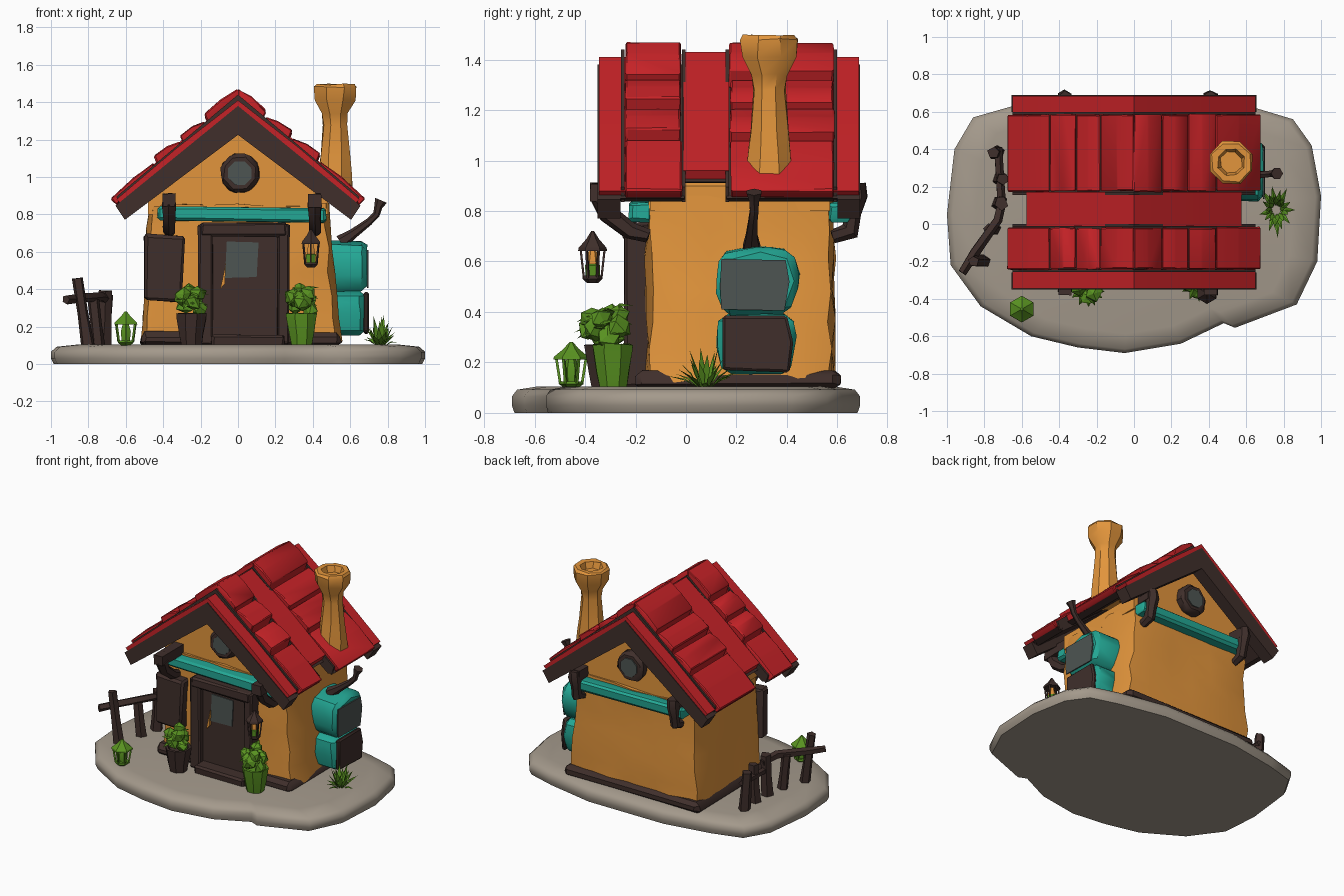
import bpy, bmesh, math, random
from mathutils import Vector, Matrix

if "Cube" in bpy.data.objects:
    bpy.data.objects.remove(bpy.data.objects["Cube"])

random.seed(4)
U = random.uniform


def material(name, r, g, b):
    m = bpy.data.materials.new(name)
    m.diffuse_color = (r, g, b, 1)
    m.use_nodes = True
    m.node_tree.nodes["Principled BSDF"].inputs["Base Color"].default_value = m.diffuse_color
    return m


ORANGE = material("orange plaster", 0.76, 0.30, 0.045)
RED = material("red tiles", 0.56, 0.016, 0.02)
TEAL = material("teal paint", 0.017, 0.39, 0.30)
WOOD = material("dark wood", 0.05, 0.028, 0.024)
STONE = material("grey stone", 0.37, 0.32, 0.26)
GREEN = material("leaf green", 0.10, 0.29, 0.015)
GLASS = material("grey glass", 0.075, 0.09, 0.085)


def finish(name, bm, mat, bevel=0.0, jitter=0.0, angle=35):
    """Turn a bmesh into a named object, softly worn and smoothed by angle."""
    bmesh.ops.recalc_face_normals(bm, faces=bm.faces)
    if bevel:
        bmesh.ops.bevel(bm, geom=bm.edges[:], offset=bevel, segments=1, affect='EDGES', clamp_overlap=True)
    for v in bm.verts:
        v.co += Vector((U(-1, 1), U(-1, 1), U(-1, 1))) * jitter
    me = bpy.data.meshes.new(name)
    bm.to_mesh(me)
    bm.free()
    me.materials.append(mat)
    o = bpy.data.objects.new(name, me)
    bpy.context.collection.objects.link(o)
    bpy.ops.object.select_all(action='DESELECT')
    o.select_set(True)
    bpy.context.view_layer.objects.active = o
    bpy.ops.object.shade_smooth_by_angle(angle=math.radians(angle))
    return o


def loft(bm, rings):
    rows = [[bm.verts.new(p) for p in r] for r in rings]
    n = len(rows[0])
    for a, b in zip(rows, rows[1:]):
        for i in range(n):
            bm.faces.new((a[i], a[(i + 1) % n], b[(i + 1) % n], b[i]))
    bm.faces.new(rows[0])
    bm.faces.new(rows[-1])


def prism(bm, pts, a, b, axis='y'):
    """Extrude a profile: (x, z) along y, or (y, z) along x."""
    put = (lambda p, d: (p[0], d, p[1])) if axis == 'y' else (lambda p, d: (d, p[0], p[1]))
    loft(bm, [[put(p, a) for p in pts], [put(p, b) for p in pts]])


def box(bm, x0, x1, y0, y1, z0, z1):
    prism(bm, [(x0, z0), (x1, z0), (x1, z1), (x0, z1)], y0, y1)


def tube(bm, pts, radii, n=6):
    pts = [Vector(p) for p in pts]
    rings = []
    for i, p in enumerate(pts):
        d = pts[min(i + 1, len(pts) - 1)] - pts[max(i - 1, 0)]
        if abs(d.x) + abs(d.y) < 1e-6:
            d = Vector((0, 0, 1))
        q = d.to_track_quat('Z', 'Y')
        r = radii[i] if isinstance(radii, (list, tuple)) else radii
        rings.append([p + q @ Vector((math.cos(t) * r, math.sin(t) * r, 0))
                      for t in [2 * math.pi * (k + 0.5) / n for k in range(n)]])
    loft(bm, rings)


def lathe(bm, x, y, prof, n=8):
    """Rings of (radius, z); may fold back inside for a hollow rim."""
    loft(bm, [[(x + r * math.cos(t), y + r * math.sin(t), z)
               for t in [2 * math.pi * (k + 0.5) / n for k in range(n)]] for r, z in prof])


def make(name, mat, fn, *args, bevel=0.0, jitter=0.0, angle=35):
    bm = bmesh.new()
    fn(bm, *args)
    return finish(name, bm, mat, bevel, jitter, angle)


# stone ground slab
edge = [(-1, .05), (-.98, -.22), (-.82, -.44), (-.55, -.60), (-.3, -.66), (-.05, -.69), (.25, -.64),
        (.48, -.53), (.54, -.555), (.87, -.43), (.98, -.2), (1, .15), (.95, .42), (.85, .56), (.65, .62),
        (.3, .69), (-.3, .69), (-.65, .63), (-.86, .57), (-.96, .4)]
make("ground_slab", STONE, loft, [[(x * s, y * s, z) for x, y in edge]
     for s, z in ((.985, 0), (1, .03), (1, .065), (.97, .092), (.85, .105))], angle=50)

# plinth and lumpy plaster walls
make("plinth", WOOD, box, -.52, .55, -.20, .61, .09, .17, bevel=.025, jitter=.006)
bm = bmesh.new()
bmesh.ops.create_cube(bm, size=1)
bmesh.ops.subdivide_edges(bm, edges=bm.edges[:], cuts=5, use_grid_fill=True)
for v in bm.verts:
    x, y, z = v.co
    corner = abs(x) > .49 and abs(y) > .49
    k = .955 if corner else 1
    low = .5 - z
    v.co = (.005 + x * k * (.96 + .07 * low), .215 + y * k * .74, .49 + z * .72)
    if x > .49:
        v.co.x += .03 * low * low
finish("walls", bm, ORANGE, jitter=.011, angle=40)
make("gable_wall", ORANGE, prism, [(-.48, .8), (.48, .8), (.48, .9), (0, 1.29), (-.48, .9)], -.14, .57)

# roof: heights are measured from a sloped line falling from the ridge
SLOPE = .815


def line(x, v):
    return 1.38 - SLOPE * x + v


def chevron(bm, x, drop, y0, y1):
    """One roof-shaped board with both slopes."""
    for s in (-1, 1):
        prism(bm, [(0, 1.38), (s * x, line(x, 0)), (s * (x - .05), line(x - .05, -drop * .75)),
                   (0, 1.38 - drop)], y0, y1)


bm = bmesh.new()
for x, drop, y0, y1 in ((.65, .07, -.335, -.005), (.57, .06, -.01, .165), (.65, .07, .16, .675),
                        (.655, .155, -.35, -.26), (.655, .155, .6, .69)):
    chevron(bm, x, drop, y0, y1)
finish("roof_boards", bm, WOOD)

bm = bmesh.new()
for s in (-1, 1):
    # thin end strips and the sunken middle strip
    for x, v, y0, y1 in ((.65, .03, -.345, -.24), (.575, .05, -.01, .17), (.65, .03, .58, .685)):
        prism(bm, [(0, 1.38 + v), (s * x * .5, line(x * .5, v + .012)), (s * x, line(x, v)),
                   (s * (x - .02), line(x - .02, -.005)), (0, 1.375)], y0, y1)
finish("roof_strips", bm, RED)

bm = bmesh.new()
for s in (-1, 1):
    for y0, y1 in ((-.245, -.015), (.17, .59)):
        # overlapping tile courses, each lifted at its lower end
        cuts = [0, .18, .31, .45, .68] if s < 0 else [0, .15, .29, .44, .68]
        for i in range(4):
            a, b = cuts[i], cuts[i + 1]
            va, vb = (.09 if i == 0 else .062), (.058 if i == 3 else .098 + U(-.012, .008))
            c, d = y0 + U(0, .008), y1 - U(0, .008)
            prism(bm, [(s * a, line(a, va)), (s * (a + b) / 2, line((a + b) / 2, (va + vb) / 2 + .012)),
                       (s * b, line(b, vb)), (s * (b - .03), line(b - .03, 0)), (s * a, line(a, 0))], c, d)
finish("roof_tiles", bm, RED, bevel=.006, jitter=.002)
bm = bmesh.new()
for y in (-.25, -.008, .163, .592):
    for s in (-1, 1):
        prism(bm, [(0, 1.44), (s * .65, line(.65, .045)), (s * .63, line(.63, -.03)), (0, 1.36)], y - .007, y + .007)
finish("tile_border_strips", bm, WOOD)

# chimney with flared hollow cap
make("chimney", ORANGE, lathe, .52, .33, [(.10, .93), (.095, 1.02), (.082, 1.12), (.068, 1.28), (.075, 1.34),
     (.115, 1.41), (.122, 1.48), (.11, 1.495), (.075, 1.495), (.06, 1.45)], 8, jitter=.004)

# matching gable trim on front and back
for tag, wall, d, reach in (("front", -.15, -1, 1.0), ("back", .58, 1, .5)):
    make(tag + "_teal_beam", TEAL, prism, [(-.43, .765), (.47, .755), (.47, .835), (-.43, .845)],
         wall - d * .02, wall + d * .075, bevel=.015, jitter=.004)
    octo = [(.01 + r * math.cos(t), 1.02 + r * math.sin(t))
            for r in (.11, .068) for t in [math.pi * (k + .5) / 4 for k in range(8)]]
    make(tag + "_round_window_frame", WOOD, prism, octo[:8], wall - d * .03, wall + d * .05, bevel=.018, jitter=.005)
    make(tag + "_round_window_glass", GLASS, prism, octo[8:], wall + d * .05, wall + d * .058)
    bm = bmesh.new()
    for x in (-.37, .41):
        tube(bm, [(x, wall, .70), (x, wall + d * .07, .72), (x, wall + d * .16 * reach, .79),
                  (x, wall + d * .19 * reach, .86), (x, wall + d * .19 * reach, .91)], [.025, .035, .036, .042, .034], 6)
        box(bm, x - .035, x + .035, wall - d * .02, wall + d * (.23 if d < 0 else .1), .84, .91)
    finish(tag + "_eave_brackets", bm, WOOD, jitter=.004)

# door with frame, step, pane and handle
bm = bmesh.new()
box(bm, -.215, -.135, -.245, -.14, .1, .75)
box(bm, .21, .275, -.245, -.14, .1, .75)
box(bm, -.2, .26, -.25, -.14, .68, .755)
box(bm, -.14, .25, -.30, -.14, .09, .155)
finish("door_frame_and_step", bm, WOOD, bevel=.012, jitter=.004)
make("door", WOOD, box, -.15, .23, -.205, -.14, .12, .7)
make("door_pane", GLASS, prism, [(-.07, .46), (.10, .465), (.11, .65), (-.06, .655)], -.212, -.204)
make("door_handle", ORANGE, prism, [(-.095, .40), (-.07, .43), (-.065, .54)], -.225, -.204)

# front shutter
make("front_shutter", WOOD, prism, [(-.50, .34), (-.30, .33), (-.285, .68), (-.50, .695)], -.225, -.14,
     bevel=.014, jitter=.005)

# bay window on the right side: two padded teal boxes with panels
make("bay_upper_frame", TEAL, prism, [(.15, .39), (.41, .39), (.455, .52), (.42, .64), (.30, .665), (.13, .63), (.115, .5)],
     .46, .69, 'x', bevel=.03, jitter=.005)
make("bay_lower_frame", TEAL, prism, [(.15, .15), (.41, .15), (.44, .27), (.42, .39), (.14, .39), (.115, .3)],
     .46, .68, 'x', bevel=.03, jitter=.005)
make("bay_glass", GLASS, prism, [(.14, .41), (.39, .405), (.41, .52), (.395, .605), (.14, .61), (.135, .5)], .69, .698, 'x')
make("bay_panel", WOOD, prism, [(.145, .17), (.41, .16), (.425, .28), (.40, .385), (.145, .385)], .67, .70, 'x', bevel=.01)
make("bent_pipe", WOOD, tube, [(.55, .26, .65), (.62, .26, .70), (.70, .265, .76), (.74, .27, .80), (.75, .27, .84), (.765, .27, .875)],
     [.04, .026, .02, .019, .022, .034], 6)


# lanterns
def lantern(name, x, y, z, r, h, frame, core):
    bm = bmesh.new()
    lathe(bm, x, y, [(r * 1.15, z + h * .62), (r * 1.1, z + h * .68), (r * .5, z + h * .85), (r * .12, z + h)], 6)
    lathe(bm, x, y, [(r * .45, z), (r * .8, z + h * .08), (r * .75, z + h * .14)], 6)
    for k in range(6):
        t = 2 * math.pi * (k + .5) / 6
        c, s = math.cos(t), math.sin(t)
        tube(bm, [(x + r * .7 * c, y + r * .7 * s, z + h * .1), (x + r * .95 * c, y + r * .95 * s, z + h * .65)], r * .12, 4)
    finish(name + "_frame", bm, frame, angle=20)
    make(name + "_light", core, lathe, x, y, [(r * .4, z + h * .12), (r * .5, z + h * .4), (r * .3, z + h * .63)], 6)


lantern("hanging_lantern", .39, -.37, .515, .05, .205, WOOD, ORANGE)
make("hanging_lantern_leaf", GREEN, lathe, .39, -.37, [(.028, .54), (.03, .585), (.01, .60)], 6)
lantern("garden_lantern", -.6, -.455, .10, .062, .18, GREEN, GREEN)


# potted bushes
def leaf(bm, base, tip, w):
    base, tip = Vector(base), Vector(tip)
    side = (tip - base).cross(Vector((0, 0, 1))).normalized() * w
    mid = base.lerp(tip, .45) + Vector((0, 0, w * .7))
    p = [bm.verts.new(q) for q in (base, mid + side, tip, mid - side, mid + Vector((0, 0, w * .5)))]
    for a, b in ((0, 1), (1, 2), (2, 3), (3, 0)):
        bm.faces.new((p[a], p[b], p[4]))
    bm.faces.new(p[3::-1])


for tag, x, y, mat in (("left", -.25, -.32, WOOD), ("right", .34, -.29, GREEN)):
    make(tag + "_pot", mat, lathe, x, y, [(.058, .1), (.07, .16), (.085, .245), (.088, .27), (.07, .272), (.06, .25)], 8,
         jitter=.003)
    bm = bmesh.new()
    for k in range(7):
        t = k * 2.4
        q = Matrix.Translation((x + .045 * math.cos(t), y - .02 + .05 * math.sin(t), .295 + .016 * k))
        bmesh.ops.create_icosphere(bm, subdivisions=1, radius=U(.04, .055), matrix=q)
    for v in bm.verts:
        v.co += Vector((U(-1, 1), U(-1, 1), U(-1, 1))) * .01
    for k in range(14):
        t, z = k * 2.4, U(.28, .38)
        leaf(bm, (x, y - .02, z), (x + .095 * math.cos(t), y - .02 + .105 * math.sin(t), z + U(-.04, .05)), .028)
    finish(tag + "_bush", bm, GREEN, angle=15)

# grass tuft
bm = bmesh.new()
for k in range(26):
    t, up = k * 2.4, k / 26
    r = .15 - .10 * up
    leaf(bm, (.76 + .02 * math.cos(t), .075 + .02 * math.sin(t), .095),
         (.76 + r * .68 * math.cos(t), .075 + r * 1.05 * math.sin(t), .125 + .13 * up + U(-.015, .02)), .014)
finish("grass_tuft", bm, GREEN, angle=10)

# crooked fence
bm = bmesh.new()
for x, y, z, lx, r in ((-.73, .38, .38, -.02, .04), (-.72, .24, .37, .02, .04), (-.72, .11, .39, .01, .042),
                       (-.745, -.03, .36, -.03, .036), (-.80, -.20, .46, -.06, .036)):
    tube(bm, [(x, y, .08), (x + lx * .5, y, (z + .08) / 2), (x + lx, y, z)], [r, r * .9, r * .85], 5)
tube(bm, [(-.92, -.26, .345), (-.85, -.15, .35), (-.73, .02, .36), (-.70, .14, .34)], .026, 5)
tube(bm, [(-.71, .1, .28), (-.73, .41, .30)], .022, 5)
finish("fence", bm, WOOD, jitter=.004, angle=25)
